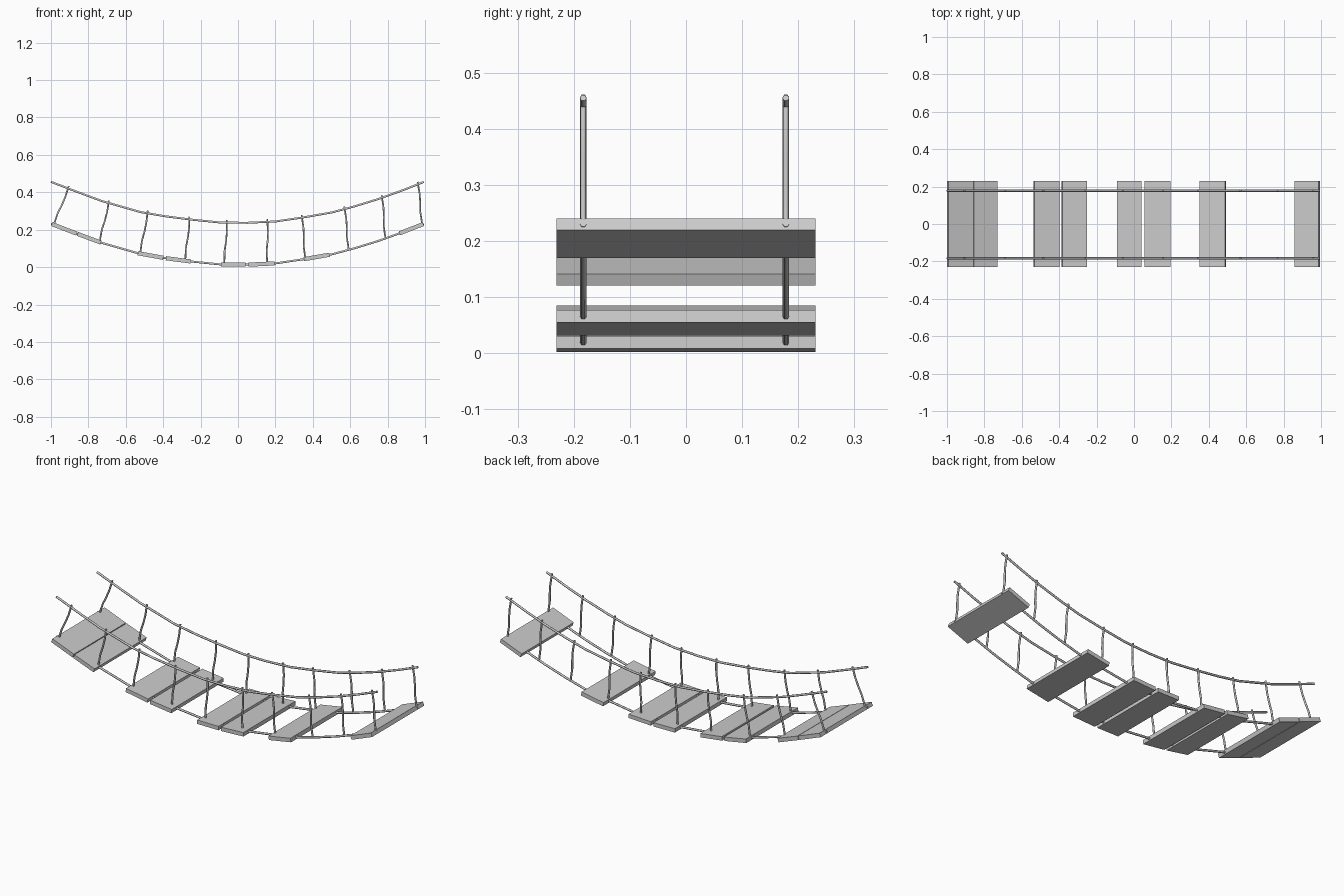
import bpy, math

if "Cube" in bpy.data.objects:
    bpy.data.objects.remove(bpy.data.objects["Cube"])

# Sag profile of the deck: (x, z)
SAG = [(-1.0, .232), (-.87, .182), (-.73, .130), (-.52, .070), (-.39, .048),
       (-.25, .030), (-.09, .014), (.05, .013), (.2, .020), (.35, .042),
       (.5, .068), (.62, .100), (.75, .140), (.87, .183), (.993, .231)]


def sag(x):
    for (x0, z0), (x1, z1) in zip(SAG, SAG[1:]):
        if x <= x1:
            return z0 + (z1 - z0) * (x - x0) / (x1 - x0)
    return SAG[-1][1]


def rope(name, pts, radius):
    cu = bpy.data.curves.new(name, 'CURVE')
    cu.dimensions = '3D'
    cu.bevel_depth = radius
    cu.bevel_resolution = 1
    cu.use_fill_caps = True
    sp = cu.splines.new('POLY')
    sp.points.add(len(pts) - 1)
    for p, co in zip(sp.points, pts):
        p.co = (*co, 1)
    ob = bpy.data.objects.new(name, cu)
    bpy.context.collection.objects.link(ob)
    bpy.ops.object.select_all(action='DESELECT')
    ob.select_set(True)
    bpy.context.view_layer.objects.active = ob
    bpy.ops.object.convert(target='MESH')


# Planks, tilted to follow the sag; some are missing
T = .022
for i, (a, b) in enumerate([(-.995, -.862), (-.858, -.733), (-.535, -.40), (-.385, -.252),
                            (-.092, .04), (.057, .195), (.352, .489), (.863, .991)]):
    za, zb = sag(a), sag(b)
    bpy.ops.mesh.primitive_cube_add(size=1, location=((a + b) / 2, 0, (za + zb) / 2))
    ob = bpy.context.object
    ob.name = f"plank_{i + 1}"
    ob.scale = (math.hypot(b - a, zb - za), .462, T)
    ob.rotation_euler = (0, -math.atan2(zb - za, b - a), 0)

# Ropes and hangers on both sides
HANGERS = [(-.985, -.905), (-.74, -.69), (-.523, -.483), (-.282, -.26), (-.073, -.06),
           (.156, .156), (.36, .34), (.592, .568), (.788, .768), (.985, .960)]
RISE = .224
for side, y in (("front", -.183), ("back", .178)):
    rope(f"deck_rope_{side}", [(x, y, z) for x, z in SAG], .006)
    rope(f"hand_rope_{side}", [(x, y, z + RISE) for x, z in SAG], .006)
    for i, (x0, x1) in enumerate(HANGERS):
        z0, z1 = sag(x0), sag(x1) + RISE + .014
        pts = []
        for t, w in ((0, 0), (.3, -.003), (.5, .002), (.72, .004), (1, 0)):
            pts.append((x0 + (x1 - x0) * t + w, y, z0 + (z1 - z0) * t))
        rope(f"hanger_{side}_{i + 1}", pts, .0052)
